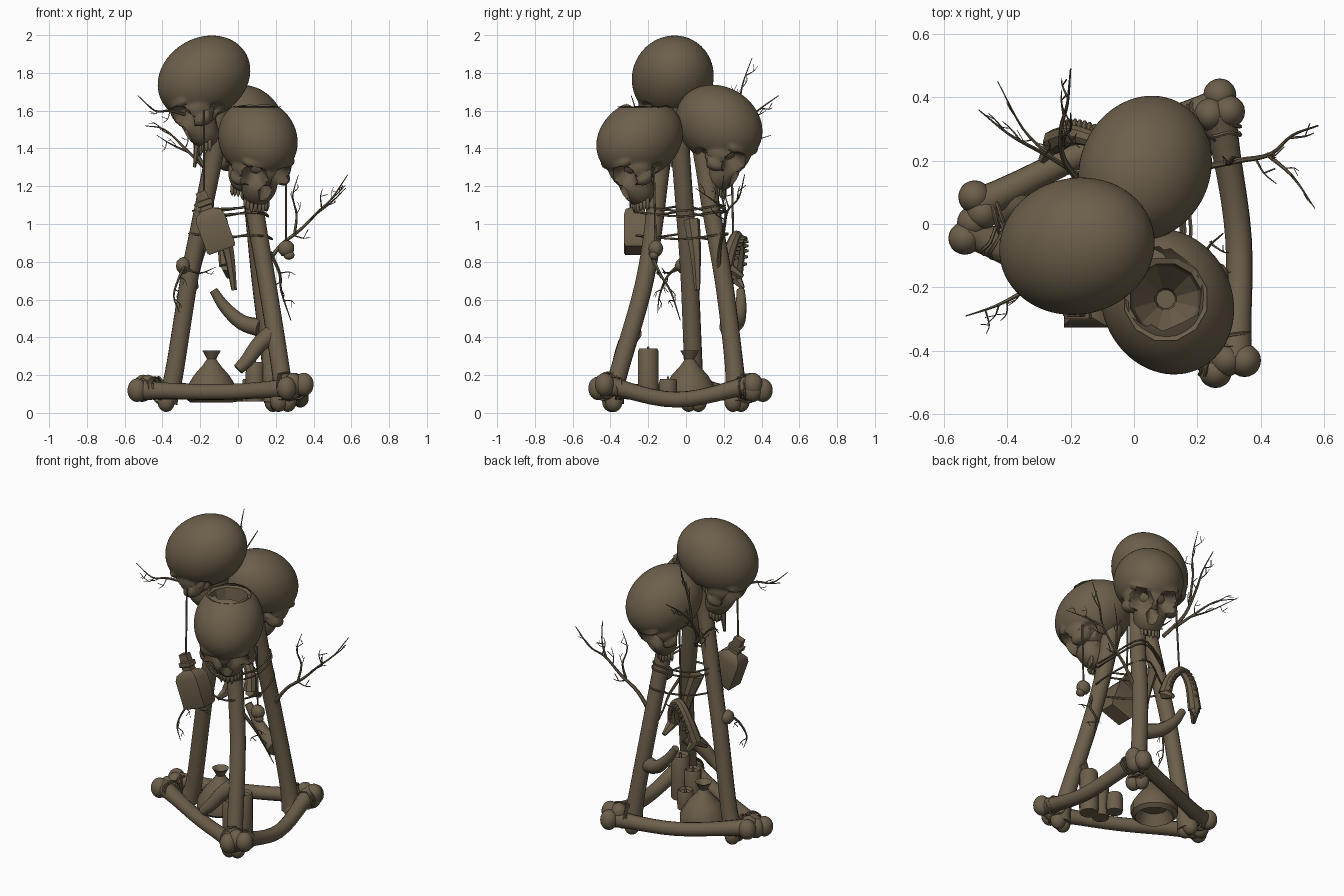
import bpy, bmesh, math, random
from mathutils import Vector as V, Matrix, noise

if "Cube" in bpy.data.objects:
    bpy.data.objects.remove(bpy.data.objects["Cube"])
random.seed(4)

bone_brown = bpy.data.materials.new("weathered_brown")
bone_brown.diffuse_color = (0.15, 0.115, 0.07, 1)
bone_brown.use_nodes = True
bone_brown.node_tree.nodes["Principled BSDF"].inputs["Base Color"].default_value = bone_brown.diffuse_color


def finish(name, bm):
    bmesh.ops.recalc_face_normals(bm, faces=bm.faces)
    me = bpy.data.meshes.new(name)
    bm.to_mesh(me)
    bm.free()
    ob = bpy.data.objects.new(name, me)
    me.materials.append(bone_brown)
    bpy.context.collection.objects.link(ob)
    return ob


def smooth_path(pts, steps):
    p = [V(q) for q in pts]
    p = [2 * p[0] - p[1]] + p + [2 * p[-1] - p[-2]]
    out = []
    for i in range(1, len(p) - 2):
        a, b, c, d = p[i - 1:i + 3]
        for s in range(steps):
            t = s / steps
            out.append(0.5 * (2 * b + (c - a) * t + (2 * a - 5 * b + 4 * c - d) * t * t
                              + (3 * b - a - 3 * c + d) * t ** 3))
    return out + [p[-2]]


def add_tube(bm, pts, radius, sides=10, steps=4):
    """Capped tube along a smoothed path; radius is a function of 0..1."""
    path = smooth_path(pts, steps)
    n = len(path)
    tan = [(path[min(i + 1, n - 1)] - path[max(i - 1, 0)]).normalized() for i in range(n)]
    side = tan[0].orthogonal().normalized()
    rings = []
    for i, c in enumerate(path):
        if i:
            side = tan[i - 1].rotation_difference(tan[i]) @ side
        up = tan[i].cross(side)
        r = radius(i / (n - 1))
        rings.append([bm.verts.new(c + r * (math.cos(a) * side + math.sin(a) * up))
                      for a in (math.tau * k / sides for k in range(sides))])
    skin(bm, rings)


def skin(bm, rings, cap_start=True):
    sides = len(rings[0])
    for a, b in zip(rings, rings[1:]):
        for k in range(sides):
            bm.faces.new((a[k], a[(k + 1) % sides], b[(k + 1) % sides], b[k]))
    if cap_start:
        bm.faces.new(rings[0])
    bm.faces.new(rings[-1])


def tube(name, pts, r0, r1=None, sides=10, steps=4):
    bm = bmesh.new()
    r1 = r0 if r1 is None else r1
    add_tube(bm, pts, lambda t: r0 + (r1 - r0) * t, sides, steps)
    return finish(name, bm)


def add_ball(bm, loc, r, sub=3):
    bmesh.ops.create_icosphere(bm, subdivisions=sub, radius=1,
                               matrix=Matrix.Translation(loc) @ Matrix.Diagonal((*r, 1)))


def bone(name, pts, r, knob, top_knobs=True):
    """Long bone: shaft flaring at both ends, two knuckles per end."""
    bm = bmesh.new()
    add_tube(bm, pts, lambda t: r * (1 + 0.3 * abs(2 * t - 1) ** 4), 14, 6)
    ends = [(V(pts[0]), V(pts[1]))] + ([(V(pts[-1]), V(pts[-2]))] if top_knobs else [])
    for e, nxt in ends:
        s = (e - nxt).cross(V((0, 0, 1))).normalized() * knob * 0.55
        for k in (-1, 1):
            add_ball(bm, e + s * k, (knob, knob, knob * 1.2))
    return finish(name, bm)


def lathe(name, profile, base, sides=12, rot=None, cap_start=True):
    bm = bmesh.new()
    m = Matrix.Translation(base) @ (rot or Matrix())
    skin(bm, [[bm.verts.new(m @ V((r * math.cos(a), r * math.sin(a), z)))
               for a in (math.tau * (k + .5) / sides for k in range(sides))] for r, z in profile], cap_start)
    return finish(name, bm)


def wrap(name, c, axis, r, turns=2, pitch=0.022):
    q = V(axis).to_track_quat('Z', 'Y')
    pts = [V(c) + q @ V((r * math.cos(a), r * math.sin(a),
                         (a / math.tau - turns / 2) * pitch + random.uniform(-.008, .008)))
           for a in (k * math.tau / 10 for k in range(10 * turns + 1))]
    return tube(name, pts, 0.006, sides=5, steps=2)


# ---- skulls: one rounded shell swept outward from a star centre ----
LUMPS = [((-.02, 0, .05), (.245, .205, .2)),          # cranium
         ((.09, 0, -.05), (.13, .165, .115)),          # upper face
         ((.12, 0, -.15), (.085, .095, .12)),          # upper jaw
         ((.155, 0, .015), (.065, .15, .045))] + \
        [((.1, s * .125, -.11), (.065, .045, .04)) for s in (-1, 1)]   # cheeks
DENTS = [((.17, .085, -.045), .36, .36), ((.17, -.085, -.045), .36, .36),
         ((.17, 0, -.125), .15, .3), ((.0, .17, -.12), .3, .15), ((.0, -.17, -.12), .3, .15)]
CENTRE = V((.03, 0, -.02))


def shell_distance(d):
    best = 0.05
    for c, r in LUMPS:
        o = V([(CENTRE[i] - c[i]) / r[i] for i in range(3)])
        e = V([d[i] / r[i] for i in range(3)])
        a, b, k = e.dot(e), o.dot(e), o.dot(o) - 1
        disc = b * b - a * k
        if disc > 0:
            best = max(best, (-b + math.sqrt(disc)) / a)
    for p, w, depth in DENTS:
        ang = d.angle(V(p))
        if ang < w:
            best *= 1 - depth * min(1, 1.8 * (1 - (ang / w) ** 2))
    return best


def skull(name, loc, heading, size=1.0, pitch=30, open_z=None):
    m = (Matrix.Translation(loc) @ Matrix.Rotation(math.radians(heading), 4, 'Z')
         @ Matrix.Rotation(math.radians(pitch), 4, 'Y')
         @ Matrix.Scale(size, 4) @ Matrix.Translation((.02, 0, -.05)))
    bm = bmesh.new()
    bmesh.ops.create_icosphere(bm, subdivisions=5, radius=1)
    for v in bm.verts:
        d = v.co.normalized()
        v.co = m @ (CENTRE + d * shell_distance(d))
    if open_z:  # broken crown
        gone = [v for v in bm.verts if v.co.z > open_z + .012 * noise.noise(v.co * 14)]
        bmesh.ops.delete(bm, geom=gone, context='VERTS')
    finish(name, bm)
    bm = bmesh.new()  # upper teeth
    for k in range(9):
        a = math.radians(-80 + 20 * k)
        add_ball(bm, m @ V((.125 + .055 * math.cos(a), .066 * math.sin(a), -.25)),
                 (.012, .012, .03 + .006 * (k % 3)), 1)
    finish(name + "_teeth", bm)


skull("top_skull", (-.18, -.07, 1.775), 192, 1.05)
skull("back_skull", (.035, .175, 1.525), 65)
skull("front_skull", (.105, -.245, 1.45), -65, open_z=1.63)
# faceted hollow inside the broken crown, with a pit at the bottom
lathe("skull_hollow", [(.135, 1.622), (.115, 1.615), (.105, 1.53), (.035, 1.42), (.03, 1.36)],
      (.1, -.237, 0), cap_start=False)

# ---- tripod legs and base bones ----
bone("left_leg", [(-.38, .04, .06), (-.34, .04, .2), (-.26, .02, .7), (-.2, 0, 1), (-.12, -.03, 1.4),
                  (-.1, -.04, 1.62)], .048, .046, False)
bone("front_leg", [(.24, -.39, .06), (.23, -.36, .2), (.16, -.23, .65), (.1, -.17, 1), (.05, -.14, 1.34)],
     .048, .046, False)
bone("back_leg", [(.2, .27, .06), (.17, .25, .3), (.12, .2, .7), (.08, .13, 1.1), (.04, .09, 1.42)],
     .048, .046, False)
bone("front_base_bone", [(-.52, -.02, .12), (-.1, -.25, .11), (.27, -.44, .13)], .042, .052)
bone("right_base_bone", [(.32, -.43, .15), (.33, -.05, .07), (.27, .35, .15)], .042, .052)
bone("back_base_bone", [(.28, .38, .12), (-.1, .25, .1), (-.49, .06, .14)], .042, .052)

# broken prongs on the legs, loose shards
tube("upper_prong", [(.12, .22, .45), (.02, .27, .48), (-.07, .29, .56), (-.13, .29, .65)], .05, .022)
tube("lower_prong", [(.19, -.28, .43), (.11, -.32, .36), (.05, -.35, .28), (0, -.36, .23)], .05, .03)
tube("bone_shard", [(-.1, .03, 1.02), (-.05, .05, .85), (-.02, .06, .65)], .045, .015, 6)
tube("upper_shard", [(-.2, -.07, 1.55), (-.23, -.07, 1.3)], .03, .008, 6)

# cord lashings
for i, (c, ax, r) in enumerate([((-.42, .03, .12), (1, .3, 0), .07), ((-.44, -.05, .13), (1, -.5, 0), .056),
                                ((.26, -.42, .14), (1, -.6, .3), .075), ((.31, -.36, .13), (0, 1, 0), .056),
                                ((.22, .32, .13), (1, .5, .2), .075), ((.28, .3, .13), (0, 1, 0), .056)]):
    wrap(f"lashing_{i}", c, ax, r)
for i, (z, g) in enumerate([(1.1, 0), (1.07, .01), (.95, .03)]):
    tube(f"tie_cord_{i}", [(-.23 - g, -.01, z), (-.1, -.14 - g, z - .02), (.1, -.23 - g, z - .01),
                           (.15 + g, -.02, z - .03), (.1, .19 + g, z), (-.1, .12, z - .03),
                           (-.23 - g, -.01, z)], .006, sides=5)

# ---- hanging things ----
tilt = Matrix.Rotation(math.radians(-20), 4, 'Y') @ Matrix.Diagonal((1.0, .72, 1, 1))
lathe("bottle", [(.1, 0), (.112, .012), (.112, .18), (.095, .21), (.045, .23), (.045, .25), (.058, .255),
                 (.058, .28), (.042, .285), (.04, .33)], (-.085, -.27, .86), 4, tilt)
tube("bottle_cord", [(-.18, -.28, 1.14), (-.18, -.27, 1.6)], .006, sides=5)
tube("charm_cord", [(.255, -.16, .88), (.255, -.17, 1.3)], .006, sides=5)
tube("jaw_cord", [(-.14, .25, .94), (-.12, .24, 1.42)], .006, sides=5)
bm = bmesh.new()
add_ball(bm, (.255, -.16, .87), (.045, .04, .045), 2)
add_ball(bm, (.27, -.17, .835), (.03, .025, .025), 2)
finish("small_charm", bm)
bm = bmesh.new()
add_ball(bm, (-.29, -.01, .78), (.04, .05, .045), 2)
finish("leg_knot", bm)
bm = bmesh.new()  # jaw: bent arch with teeth and raised ends
arch = [(-.06, .21, .78), (-.08, .24, .88), (-.14, .27, .94), (-.2, .28, .87), (-.25, .26, .72)]
add_tube(bm, arch, lambda t: .026 + .014 * abs(2 * t - 1), 8)
for e, t in ((arch[0], (-.05, .3, .72)), (arch[-1], (-.29, .2, .67)), (arch[-1], (-.22, .3, .66))):
    add_tube(bm, [e, t], lambda t: .035 - .022 * t, 6)
for p in smooth_path(arch, 4)[2:-2]:
    add_ball(bm, p + V((0, .03, -.012)), (.012, .026, .012), 1)
finish("hanging_jaw", bm)

# ---- candles and sack on the floor of the tripod ----
for i, (x, y, r, top) in enumerate([(.18, -.2, .055, .34), (.09, -.2, .05, .27), (.07, -.095, .048, .18)]):
    lathe(f"candle_{i}", [(r, .06), (r * 1.05, .1), (r, top - .01), (r * .9, top), (r * .7, top - .015),
                          (.008, top - .02), (.005, top + .012)], (x, y, 0))
lathe("sack", [(.08, .12), (.115, .055), (.14, .075), (.14, .13), (.095, .2), (.05, .25), (.025, .285),
               (.03, .295), (.05, .33), (.035, .325), (.01, .3)], (-.14, .02, 0), 14)

# ---- twigs: a main stem with random side shoots ----


def twig(name, pts, r=.012, shoots=5, length=.13):
    bm = bmesh.new()
    r *= .8
    add_tube(bm, pts, lambda t: r * (1 - .8 * t), 6, 4)
    path = smooth_path(pts, 6)
    for k in range(shoots):
        i = int(len(path) * (.35 + .55 * k / shoots))
        d = (path[min(i + 2, len(path) - 1)] - path[i - 1]).normalized()
        off = V([random.uniform(-.8, .8) for _ in range(3)])
        e = path[i] + (d + off).normalized() * length * random.uniform(.6, 1)
        mid = (path[i] + e) / 2 + off * .015
        add_tube(bm, [path[i], mid, e], lambda t: .35 * r * (1 - .7 * t), 5, 3)
        add_tube(bm, [mid, mid + (d - off * .5).normalized() * length * .4], lambda t: .2 * r, 4, 1)
    finish(name, bm)


twig("right_twig", [(.13, .17, .75), (.22, .18, .88), (.33, .2, .97), (.43, .22, 1.07), (.5, .28, 1.14),
                    (.58, .31, 1.26)], .016, 4)
twig("right_twig_fork", [(.42, .22, 1.06), (.5, .15, 1.12), (.57, .05, 1.19)], .009, 3, .08)
twig("right_twig_upright", [(.3, .19, .95), (.31, .21, 1.05), (.29, .19, 1.15), (.32, .2, 1.26)], .01, 3, .08)
twig("front_leg_twig", [(.17, -.19, .85), (.22, -.14, .74), (.23, -.08, .64), (.28, -.03, .49)], .014, 4, .1)
twig("left_leg_twig", [(-.27, -.02, .8), (-.31, -.1, .72), (-.34, -.14, .62), (-.31, -.15, .53)], .012, 3, .08)
twig("left_leg_sprig", [(-.27, -.04, .76), (-.2, -.1, .74), (-.12, -.13, .77)], .009, 2, .06)
twig("top_skull_twig", [(-.28, -.17, 1.58), (-.36, -.22, 1.6), (-.44, -.26, 1.6), (-.53, -.29, 1.68)],
     .012, 4, .09)
twig("back_twig", [(-.14, .1, 1.25), (-.22, .2, 1.38), (-.23, .3, 1.52), (-.21, .38, 1.6), (-.2, .49, 1.68)],
     .015, 4, .1)
twig("back_twig_upright", [(-.22, .25, 1.45), (-.22, .28, 1.62), (-.2, .3, 1.74), (-.2, .35, 1.88)], .011, 4, .1)
twig("back_left_twig", [(-.18, .16, 1.3), (-.28, .22, 1.4), (-.39, .28, 1.5), (-.49, .36, 1.52)], .012, 3, .1)
twig("back_left_low_twig", [(-.26, .21, 1.38), (-.35, .3, 1.42), (-.43, .45, 1.47)], .009, 2, .1)

# shading
bpy.ops.object.select_all(action='SELECT')
bpy.context.view_layer.objects.active = bpy.context.scene.objects["top_skull"]
bpy.ops.object.shade_smooth_by_angle(angle=math.radians(40))
hollow_mesh = bpy.data.objects["skull_hollow"].data
hollow_mesh.polygons.foreach_set("use_smooth", [False] * len(hollow_mesh.polygons))
